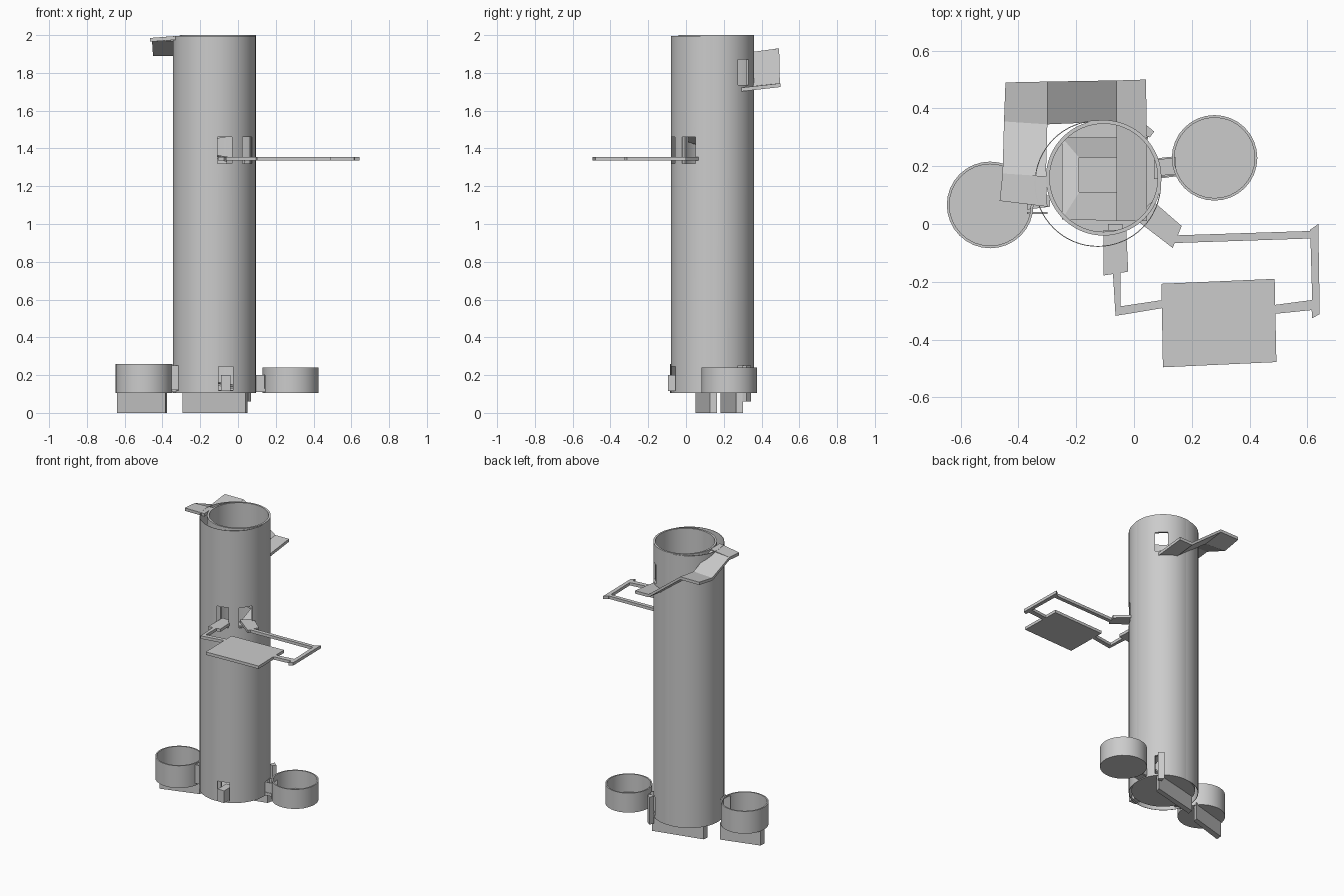
import bpy, bmesh, math
from mathutils import Matrix

if "Cube" in bpy.data.objects:
    bpy.data.objects.remove(bpy.data.objects["Cube"])


def make(name, bm):
    bmesh.ops.recalc_face_normals(bm, faces=bm.faces)
    me = bpy.data.meshes.new(name)
    bm.to_mesh(me)
    bm.free()
    ob = bpy.data.objects.new(name, me)
    bpy.context.collection.objects.link(ob)
    return ob


def smooth(ob):
    bpy.ops.object.select_all(action='DESELECT')
    ob.select_set(True)
    bpy.context.view_layer.objects.active = ob
    bpy.ops.object.shade_smooth_by_angle(angle=math.radians(30))


def plate(name, pts, t=0.02):
    """Slab under a polygon of top points (x, y, z)."""
    bm = bmesh.new()
    top = [bm.verts.new(p) for p in pts]
    low = [bm.verts.new((x, y, z - t)) for x, y, z in pts]
    bm.faces.new(top)
    bm.faces.new(low[::-1])
    n = len(pts)
    for i in range(n):
        j = (i + 1) % n
        bm.faces.new((top[i], low[i], low[j], top[j]))
    return make(name, bm)


def flat(name, pts, z, t=0.02):
    return plate(name, [(x, y, z) for x, y in pts], t)


def tube(name, c, ro, wall, z0, z1, n, floor=0.0):
    """Round wall, with an optional closed floor."""
    bm = bmesh.new()
    ri = ro - wall
    prof = [(ri, z0 + floor), (ri, z1), (ro, z1), (ro, z0)]
    if not floor:
        prof[0] = (ri, z0)
    rings = [[bm.verts.new((c[0] + r * math.cos(a), c[1] + r * math.sin(a), z))
              for a in [2 * math.pi * i / n for i in range(n)]] for r, z in prof]
    pairs = list(zip(rings, rings[1:]))
    if floor:
        bm.faces.new(rings[0])
        bm.faces.new(rings[-1])
    else:
        pairs.append((rings[-1], rings[0]))
    for a, b in pairs:
        for i in range(n):
            j = (i + 1) % n
            bm.faces.new((a[i], a[j], b[j], b[i]))
    return make(name, bm)


def slot(targets, x, y, deg, w, z0, z1, depth=0.14):
    """Cut a rectangular opening facing the given direction."""
    bm = bmesh.new()
    m = (Matrix.Translation((x, y, (z0 + z1) / 2)) @ Matrix.Rotation(math.radians(deg), 4, 'Z')
         @ Matrix.Diagonal((depth, w, z1 - z0, 1)))
    bmesh.ops.create_cube(bm, size=1, matrix=m)
    cut = make("slot_cutter", bm)
    cut.hide_render = True
    cut.hide_viewport = True
    cut.display_type = 'WIRE'
    for ob in targets:
        mod = ob.modifiers.new("slot", 'BOOLEAN')
        mod.operation = 'DIFFERENCE'
        mod.solver = 'EXACT'
        mod.object = cut


# Tower: inner tube with floor, thin offset outer shell
inner = tube("inner_tube", (-0.105, 0.16), 0.2, 0.013, 0.105, 2.0, 64, 0.012)
outer = tube("outer_shell", (-0.125, 0.14), 0.219, 0.003, 0.105, 1.995, 64)
left_cup = tube("left_cup", (-0.498, 0.066), 0.15, 0.009, 0.105, 0.26, 32, 0.01)
right_cup = tube("right_cup", (0.279, 0.229), 0.148, 0.009, 0.105, 0.24, 32, 0.01)
for ob in (inner, outer, left_cup, right_cup):
    smooth(ob)

# Openings in tower and cups
both = [inner, outer]
slot(both, -0.07, -0.06, -90, 0.075, 1.32, 1.46)
slot(both, 0.048, 0.015, -47, 0.085, 1.32, 1.46)
slot(both, 0.035, 0.31, 50, 0.08, 1.735, 1.87)
slot(both, -0.065, -0.06, -90, 0.075, 0.118, 0.245)
slot(both + [left_cup], -0.33, 0.066, 180, 0.07, 0.118, 0.25)
slot(both + [right_cup], 0.11, 0.195, 10, 0.06, 0.118, 0.2)
slot(both, 0.04, 0.3, 45, 0.06, 0.118, 0.25)

# Upper ramp wrapping round the outside of the tower
plate("ramp_start", [(-0.465, 0.08, 1.985), (-0.30, 0.06, 1.997),
                     (-0.305, 0.165, 1.997), (-0.455, 0.175, 1.985)])
plate("ramp_slope", [(-0.455, 0.175, 1.985), (-0.305, 0.165, 1.99),
                     (-0.30, 0.345, 1.91), (-0.45, 0.355, 1.91)])
plate("ramp_landing", [(-0.45, 0.355, 1.91), (-0.30, 0.345, 1.91),
                       (-0.30, 0.493, 1.93), (-0.445, 0.49, 1.93)])
plate("ramp_chute", [(-0.30, 0.345, 1.91), (-0.06, 0.355, 1.73),
                     (-0.06, 0.497, 1.745), (-0.30, 0.493, 1.93)])
plate("ramp_entry", [(-0.06, 0.01, 1.69), (0.045, 0.01, 1.69),
                     (0.042, 0.50, 1.745), (-0.06, 0.497, 1.745)])

# Square spiral track inside the tower
corners = [(0.042, 0.01), (-0.25, 0.015), (-0.25, 0.30), (0.035, 0.30)]
inside = [(-0.06, 0.11), (-0.19, 0.11), (-0.19, 0.23), (-0.06, 0.23)]
z, drop = 1.69, 0.05
for i in range(31):
    a, b = i % 4, (i + 1) % 4
    plate("spiral_track", [(*corners[a], z), (*corners[b], z - drop),
                           (*inside[b], z - drop), (*inside[a], z)], 0.012)
    z -= drop

# Side track loop leaving and re-entering through the two front slots
zt = 1.356
flat("track_exit", [(-0.105, -0.02), (-0.027, -0.02), (-0.02, -0.165), (-0.105, -0.178)], zt)
flat("track_return", [(0.065, 0.08), (0.165, -0.007), (0.134, -0.083), (0.0, 0.02)], zt)
flat("front_bar", [(-0.073, -0.17), (-0.047, -0.166), (-0.047, -0.285), (0.1, -0.263),
                   (0.1, -0.291), (-0.064, -0.318)], zt)
flat("side_bar", [(0.488, -0.28), (0.617, -0.263), (0.61, -0.02), (0.638, 0.0),
                  (0.643, -0.312), (0.617, -0.326), (0.615, -0.298), (0.488, -0.311)], zt)
flat("rear_bar", [(0.125, -0.04), (0.615, -0.024), (0.615, -0.05), (0.138, -0.066)], zt)
flat("platform", [(0.095, -0.207), (0.487, -0.19), (0.493, -0.478), (0.1, -0.496)], zt)

# Bridges to the cups and small front ledge
flat("left_bridge", [(-0.37, 0.05), (-0.29, 0.06), (-0.29, 0.10), (-0.37, 0.09)], 0.13)
flat("right_bridge", [(0.07, 0.155), (0.145, 0.165), (0.145, 0.23), (0.07, 0.222)], 0.13)
for s in (0.162, 0.222):
    flat("right_bridge_wall", [(0.085, s), (0.14, s + 0.006), (0.14, s + 0.012), (0.085, s + 0.006)],
         0.2, 0.085)
flat("left_bridge_wall", [(-0.37, 0.035), (-0.3, 0.035), (-0.3, 0.042), (-0.37, 0.042)], 0.25, 0.13)
flat("front_ledge", [(-0.09, -0.095), (-0.04, -0.095), (-0.04, 0.0), (-0.09, 0.0)], 0.2, 0.085)
flat("rear_post", [(0.03, 0.31), (0.055, 0.30), (0.07, 0.32), (0.04, 0.345)], 0.25, 0.19)

# Upright fins that carry the tower and the left cup
flat("cup_fin", [(-0.64, 0.05), (-0.385, 0.128), (-0.375, 0.165), (-0.636, 0.092)], 0.118, 0.118)
flat("tower_fin", [(-0.295, 0.183), (0.04, 0.266), (0.05, 0.303), (-0.29, 0.222)], 0.12, 0.12)
